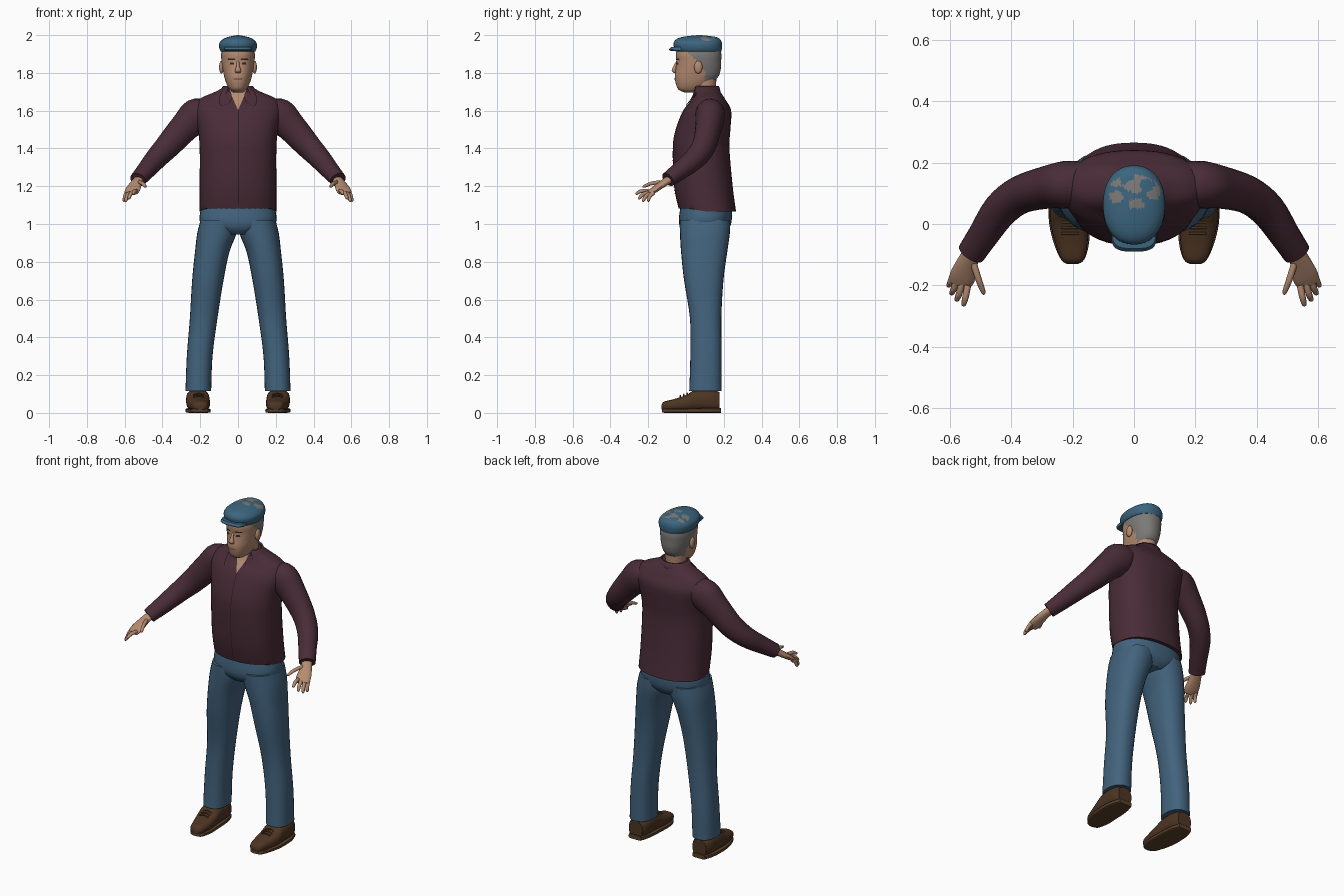
import bpy, bmesh, math
from mathutils import Vector
from mathutils.bvhtree import BVHTree

if "Cube" in bpy.data.objects:
    bpy.data.objects.remove(bpy.data.objects["Cube"])


def material(name, r, g, b):
    m = bpy.data.materials.new(name)
    m.diffuse_color = (r, g, b, 1)
    m.use_nodes = True
    m.node_tree.nodes["Principled BSDF"].inputs["Base Color"].default_value = m.diffuse_color
    return m


SHIRT = material("maroon_shirt", 0.066, 0.025, 0.038)
SEAM = material("dark_seam", 0.025, 0.010, 0.015)
DENIM = material("blue_denim", 0.055, 0.125, 0.205)
CAP = material("blue_cap", 0.045, 0.13, 0.21)
SKIN = material("skin", 0.46, 0.26, 0.165)
HAIR = material("grey_hair", 0.20, 0.195, 0.185)
LEATHER = material("brown_leather", 0.075, 0.035, 0.016)
SOLE = material("brown_sole", 0.10, 0.052, 0.024)
DARK = material("dark_eye", 0.03, 0.02, 0.017)
LIP = material("lip", 0.28, 0.12, 0.085)


def finish(name, bm, mats, rule=None, mirror=False):
    """Turn a bmesh into an object, with an optional face colour rule."""
    if rule:
        for f in bm.faces:
            f.material_index = rule(f.calc_center_median())
    me = bpy.data.meshes.new(name)
    bm.to_mesh(me)
    bm.free()
    for m in mats:
        me.materials.append(m)
    ob = bpy.data.objects.new(name, me)
    bpy.context.collection.objects.link(ob)
    if mirror:
        ob.modifiers.new("mirror", 'MIRROR').use_mirror_merge = False
    return ob


def smooth_keys(keys, sub):
    """Catmull-Rom interpolation of the key rings."""
    out = []
    for i in range(len(keys) - 1):
        p0, p1, p2 = keys[max(i - 1, 0)], keys[i], keys[i + 1]
        p3 = keys[min(i + 2, len(keys) - 1)]
        for s in range(sub):
            t = s / sub
            out.append([0.5 * (2 * b + (c - a) * t + (2 * a - 5 * b + 4 * c - d) * t * t
                               + (3 * b - a - 3 * c + d) * t ** 3)
                        for a, b, c, d in zip(p0, p1, p2, p3)])
    return out + [list(keys[-1])]


def loft(name, keys, mats, axis=None, n=24, sub=4, power=2.0, rule=None, mirror=False):
    """Skin elliptical rings (x, y, z, ru, rv); axis 'z', 'y' or along the path."""
    rings = smooth_keys(keys, sub)
    pts = [Vector(r[:3]) for r in rings]
    bm = bmesh.new()
    rows = []
    for i, r in enumerate(rings):
        if axis == 'z':
            u, v = Vector((1, 0, 0)), Vector((0, 1, 0))
        elif axis == 'y':
            u, v = Vector((1, 0, 0)), Vector((0, 0, 1))
        else:
            d = (pts[min(i + 1, len(pts) - 1)] - pts[max(i - 1, 0)]).normalized()
            u = d.cross(Vector((0, 0, 1))).normalized()
            v = u.cross(d)
        row = []
        for k in range(n):
            a = 2 * math.pi * k / n
            c, s = math.cos(a), math.sin(a)
            c = math.copysign(abs(c) ** (2 / power), c)
            s = math.copysign(abs(s) ** (2 / power), s)
            row.append(bm.verts.new(pts[i] + u * c * max(r[3], .002) + v * s * max(r[4], .002)))
        rows.append(row)
    for a, b in zip(rows, rows[1:]):
        for k in range(n):
            bm.faces.new((a[k], a[(k + 1) % n], b[(k + 1) % n], b[k]))
    bm.faces.new(rows[0])
    bm.faces.new(rows[-1])
    bmesh.ops.recalc_face_normals(bm, faces=bm.faces)
    return finish(name, bm, mats, rule, mirror)


def plate(name, target, rows, mat, offset=0.004, cols=6, sub=3, mirror=False):
    """Thin patch laid on the front of target; rows are (z, x0, x1)."""
    me = target.data
    tree = BVHTree.FromPolygons([v.co for v in me.vertices], [p.vertices for p in me.polygons])
    bm = bmesh.new()
    grid = []
    for i in range(len(rows) - 1):
        for s in range(sub + (i == len(rows) - 2)):
            t = s / sub
            z, x0, x1 = [a + (b - a) * t for a, b in zip(rows[i], rows[i + 1])]
            line = []
            for k in range(cols + 1):
                x = x0 + (x1 - x0) * k / cols
                hit = tree.ray_cast(Vector((x, -1, z)), Vector((0, 1, 0)))[0]
                line.append(bm.verts.new((x, (hit.y if hit else 0.06) - offset, z)))
            grid.append(line)
    for a, b in zip(grid, grid[1:]):
        for k in range(cols):
            bm.faces.new((a[k], b[k], b[k + 1], a[k + 1]))
    bm.normal_update()
    for f in bm.faces:
        if f.normal.y > 0:
            f.normal_flip()
    return finish(name, bm, [mat], None, mirror)


def ball(name, loc, rad, mat, mirror=False):
    bm = bmesh.new()
    bmesh.ops.create_uvsphere(bm, u_segments=16, v_segments=10, radius=1)
    for v in bm.verts:
        v.co = Vector([c + a * b for c, a, b in zip(loc, v.co, rad)])
    return finish(name, bm, [mat], None, mirror)


# Shirt body, with the front of the hem raised
shirt = loft("shirt_body", [
    (0, .115, 1.065, .203, .15), (0, .092, 1.2, .203, .155), (0, .08, 1.4, .203, .15),
    (0, .09, 1.5, .212, .145), (0, .112, 1.6, .232, .127), (0, .12, 1.66, .205, .088),
    (0, .115, 1.7, .12, .066), (0, .105, 1.722, .08, .058)], [SHIRT], 'z', 48, 5, 2.3)
for v in shirt.data.vertices:
    if v.co.z < 1.07:
        v.co.z += 0.025 * max(0, (0.115 - v.co.y) / 0.15)

# Sleeves with a slightly flared cuff
loft("sleeve", [
    (.15, .13, 1.60, .07, .06), (.215, .128, 1.575, .078, .092), (.28, .12, 1.515, .07, .08),
    (.37, .095, 1.415, .062, .068), (.435, .045, 1.345, .058, .058),
    (.49, -.035, 1.28, .05, .048), (.53, -.095, 1.235, .046, .04)], [SHIRT], n=24, mirror=True)

# Button placket, open neckline, collar flaps
plate("placket_seam", shirt, [(1.61, 0, .004), (1.1, 0, .004)], SEAM, .003, 1, 12)
plate("open_neckline", shirt, [(1.718, -.045, .045), (1.68, -.034, .034), (1.605, -.001, .001)], SKIN)
plate("collar_flap", shirt, [(1.705, .04, .085), (1.67, .03, .10), (1.64, .045, .098),
                             (1.625, .085, .09)], SHIRT, .009, mirror=True)

# Standing collar wrapped around the neck
bm = bmesh.new()
rows = []
for z, rx, ry in ((1.675, .115, .085), (1.73, .08, .07)):
    rows.append([bm.verts.new((rx * math.sin(a), .105 - ry * math.cos(a), z))
                 for a in (math.radians(38 + 284 * k / 28) for k in range(29))])
for k in range(28):
    bm.faces.new((rows[0][k], rows[0][k + 1], rows[1][k + 1], rows[1][k]))
collar = finish("collar", bm, [SHIRT])
collar.modifiers.new("thickness", 'SOLIDIFY').thickness = 0.008

# Trousers
loft("trouser_hips", [(0, .1, .945, .09, .10), (0, .1, .975, .17, .128), (0, .102, 1.02, .204, .14),
                      (0, .108, 1.1, .192, .136)], [DENIM], 'z', 36, 4, 2.3)
loft("trouser_leg", [
    (.21, .103, .115, .068, .086), (.203, .106, .3, .068, .083), (.182, .104, .5, .073, .083),
    (.16, .094, .7, .083, .104), (.137, .096, .85, .091, .122), (.112, .1, .95, .104, .132),
    (.10, .1, 1.02, .098, .134)], [DENIM], 'z', 28, 4, 2.3, mirror=True)

# Shoes and soles
loft("shoe", [
    (.2, -.13, .03, .018, .012), (.2, -.115, .036, .038, .024), (.204, -.06, .042, .053, .032),
    (.21, 0, .052, .062, .042), (.213, .05, .066, .062, .056), (.213, .13, .066, .06, .058),
    (.213, .178, .06, .045, .05)], [LEATHER], 'y', 24, 4, 2.6, mirror=True)
loft("shoe_sole", [
    (.2, -.128, .013, .016, .009), (.2, -.11, .011, .041, .011), (.205, -.05, .011, .06, .011),
    (.212, .02, .012, .066, .012), (.214, .12, .013, .062, .013), (.213, .184, .013, .042, .013)],
    [SOLE], 'y', 20, 4, 5, mirror=True)
for i, y in enumerate((-.03, -.012, .006)):
    loft(f"shoe_lace_{i + 1}", [(.18, y, .084 + i * .006, .004, .004),
                                (.208, y, .091 + i * .007, .004, .004),
                                (.236, y, .084 + i * .006, .004, .004)], [SOLE], n=6, sub=2, mirror=True)

# Hands
loft("palm", [(.515, -.07, 1.25, .026, .021), (.54, -.12, 1.215, .033, .019),
              (.558, -.17, 1.18, .042, .016), (.567, -.197, 1.162, .036, .011)],
     [SKIN], n=16, mirror=True)
FINGERS = {"index_finger": ((.541, -.2, 1.176), (.556, -.268, 1.16)),
           "middle_finger": ((.56, -.195, 1.168), (.579, -.252, 1.134)),
           "ring_finger": ((.577, -.185, 1.164), (.596, -.23, 1.12)),
           "little_finger": ((.59, -.17, 1.165), (.605, -.203, 1.12)),
           "thumb": ((.525, -.12, 1.222), (.488, -.23, 1.198))}
for name, (a, b) in FINGERS.items():
    a, b = Vector(a), Vector(b)
    mid = a.lerp(b, .5) + Vector((0, -.004, .006))
    loft(name, [(*a, .011, .011), (*mid, .0105, .01), (*a.lerp(b, .9), .008, .008), (*b, .003, .003)],
         [SKIN], n=10, sub=3, mirror=True)

# Neck and head, with hair on the back of the skull
loft("neck", [(0, .11, 1.62, .06, .05), (0, .1, 1.7, .056, .058), (0, .092, 1.79, .06, .07)],
     [SKIN], 'z')
head = loft("head", [
    (0, .025, 1.697, .025, .035), (0, .028, 1.712, .044, .068), (0, .04, 1.74, .06, .093),
    (0, .056, 1.78, .073, .115), (0, .065, 1.82, .081, .119), (0, .068, 1.86, .087, .118),
    (0, .067, 1.9, .089, .12), (0, .067, 1.945, .08, .11)], [SKIN, HAIR], 'z', 56, 6, 2.2,
    rule=lambda c: int(c.z > 1.745 and c.y > .1 - .9 * max(0, c.z - 1.81)))
ball("ear", (.088, .065, 1.83), (.012, .022, .034), SKIN, True)
loft("nose", [(0, -.046, 1.862, .007, .006), (0, -.058, 1.835, .009, .009),
              (0, -.064, 1.812, .016, .012), (0, -.055, 1.799, .012, .008)], [SKIN], 'z', 14, 4)
plate("eyebrow", head, [(1.876, .016, .052), (1.868, .014, .055)], DARK, .004, 5, 1, True)
plate("eye", head, [(1.855, .023, .041), (1.844, .02, .045)], DARK, .003, 4, 1, True)
plate("mouth", head, [(1.772, -.024, .024), (1.763, -.02, .02)], LIP, .003, 6, 1)


# Flat cap with hair showing through in worn patches
def worn(c):
    n = math.sin(c.x * 95 + 1) + math.sin(c.y * 120 + c.x * 40) + math.sin(c.x * 60 - c.y * 85)
    inside = (c.x / .085) ** 2 + ((c.y - .105) / .055) ** 2 < 1
    return int(c.z > 1.965 and inside and n > -.1)


loft("flat_cap", [
    (0, .066, 1.912, .09, .12), (0, .064, 1.93, .099, .126), (0, .062, 1.957, .099, .128),
    (0, .065, 1.978, .08, .116), (0, .07, 1.991, .05, .085), (0, .07, 2.0, .004, .01)],
    [CAP, HAIR], 'z', 64, 6, 2.2, rule=worn)
loft("cap_brim", [(0, -.03, 1.917, .07, .052), (0, -.033, 1.924, .074, .057),
                  (0, -.03, 1.936, .07, .05)], [CAP], 'z', 32, 3, 3.2)
ball("cap_button", (0, .07, 1.994), (.01, .01, .006), CAP)

# Smooth shading that keeps sharp edges
for ob in bpy.context.collection.objects:
    ob.select_set(True)
    bpy.context.view_layer.objects.active = ob
bpy.ops.object.shade_smooth_by_angle(angle=math.radians(40))
